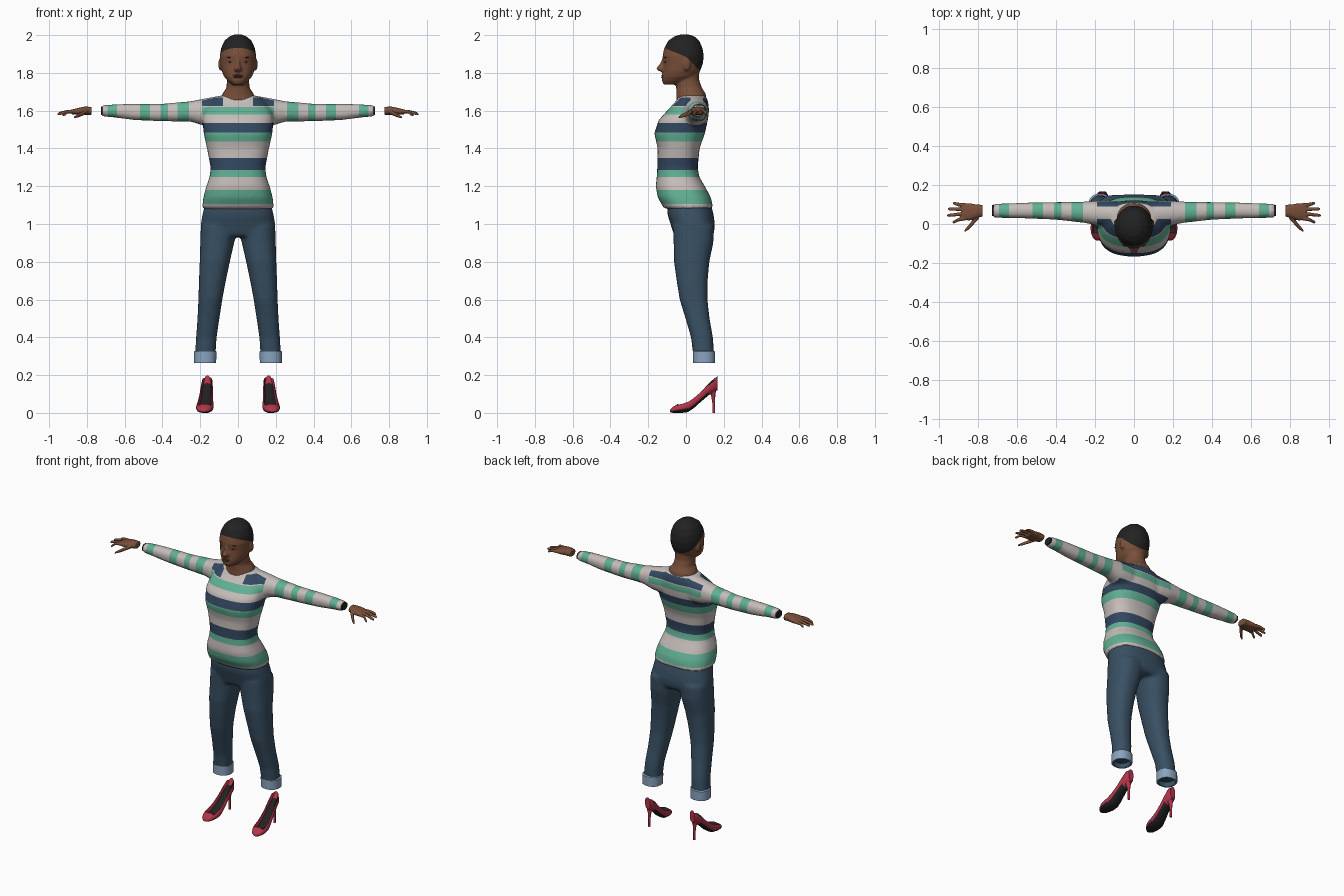
import bpy, bmesh, math
from mathutils import Vector, Matrix

if "Cube" in bpy.data.objects:
    bpy.data.objects.remove(bpy.data.objects["Cube"])


def material(name, r, g, b):
    m = bpy.data.materials.new(name)
    m.use_nodes = True
    m.diffuse_color = (r, g, b, 1)
    shader = next(n for n in m.node_tree.nodes if n.type == 'BSDF_PRINCIPLED')
    shader.inputs["Base Color"].default_value = (r, g, b, 1)
    shader.inputs["Roughness"].default_value = 0.8
    return m


WHITE = material("knit_white", .56, .51, .49)
GREEN = material("knit_green", .12, .44, .30)
NAVY = material("knit_navy", .033, .065, .12)
DENIM = material("denim", .04, .08, .125)
TURNUP = material("pale_denim", .25, .37, .52)
SKIN = material("skin", .19, .078, .042)
BLACK = material("black", .016, .016, .017)
RED = material("shoe_red", .45, .035, .065)
LIP = material("lip_brown", .13, .04, .03)


def loft(bm, rings, axis='z', power=2.0, s=1, n=24):
    """Rings are (position, a_min, a_max, b_min, b_max); s mirrors x."""
    loops = []
    for t, a0, a1, b0, b1 in rings:
        loop = []
        for i in range(n):
            w = 2 * math.pi * (i + .5) / n
            c, d = math.cos(w), math.sin(w)
            c = math.copysign(abs(c) ** (2 / power), c)
            d = math.copysign(abs(d) ** (2 / power), d)
            a = (a0 + a1) / 2 + c * (a1 - a0) / 2
            b = (b0 + b1) / 2 + d * (b1 - b0) / 2
            x, y, z = {'z': (a, b, t), 'x': (t, a, b), 'y': (a, t, b)}[axis]
            loop.append(bm.verts.new((x * s, y, z)))
        loops.append(loop)
    for p, q in zip(loops, loops[1:]):
        for i in range(n):
            j = (i + 1) % n
            bm.faces.new((p[i], p[j], q[j], q[i]))
    bm.faces.new(loops[0])
    bm.faces.new(loops[-1])


def body(bm, rings, power=2.5):
    """Symmetric loft up z from (z, half_width, y_front, y_back)."""
    loft(bm, [(z, -w, w, f, b) for z, w, f, b in rings], 'z', power, n=40)


def ball(bm, loc, scale):
    bmesh.ops.create_uvsphere(bm, u_segments=20, v_segments=12, radius=1,
                              matrix=Matrix.Translation(loc) @ Matrix.Diagonal((*scale, 1)))


def finish(bm, name, mats, voxel=0, smooth=0, cuts=(), rule=None):
    """Make the object, fuse it if asked, cut along planes and colour by rule."""
    bmesh.ops.recalc_face_normals(bm, faces=bm.faces[:])
    me = bpy.data.meshes.new(name)
    bm.to_mesh(me)
    bm.free()
    ob = bpy.data.objects.new(name, me)
    bpy.context.collection.objects.link(ob)
    if voxel:
        m = ob.modifiers.new("fuse", 'REMESH')
        m.mode, m.voxel_size = 'VOXEL', voxel
        m = ob.modifiers.new("soften", 'SMOOTH')
        m.factor, m.iterations = .5, smooth
        dg = bpy.context.evaluated_depsgraph_get()
        me = bpy.data.meshes.new_from_object(ob.evaluated_get(dg))
        ob.modifiers.clear()
        ob.data = me
        me.name = name
    me.materials.clear()
    for m in mats:
        me.materials.append(m)
    bm = bmesh.new()
    bm.from_mesh(me)
    for co, no in cuts:
        bmesh.ops.bisect_plane(bm, geom=bm.verts[:] + bm.edges[:] + bm.faces[:],
                               dist=1e-5, plane_co=co, plane_no=no)
    bm.normal_update()
    for f in bm.faces:
        f.material_index = rule(f.calc_center_median(), f.normal) if rule else 0
    bm.to_mesh(me)
    bm.free()
    bpy.ops.object.select_all(action='DESELECT')
    ob.select_set(True)
    bpy.context.view_layer.objects.active = ob
    bpy.ops.object.shade_smooth_by_angle(angle=math.radians(45))
    return ob


# Striped sweater: trunk and sleeves fused, then cut into bands
bm = bmesh.new()
body(bm, [(1.08, .19, -.115, .145), (1.14, .184, -.15, .132), (1.2, .168, -.16, .1),
          (1.25, .15, -.155, .07), (1.3, .145, -.152, .062), (1.4, .164, -.15, .072),
          (1.48, .182, -.168, .1), (1.55, .188, -.145, .116), (1.6, .18, -.1, .122),
          (1.645, .15, -.058, .118), (1.68, .1, -.035, .105)])
SLEEVE = [(.06, 0, .11, 1.53, 1.68), (.12, -.015, .118, 1.51, 1.675), (.18, -.01, .12, 1.52, 1.664),
          (.25, .005, .115, 1.542, 1.65), (.4, .022, .112, 1.543, 1.637), (.55, .028, .11, 1.55, 1.637),
          (.65, .03, .106, 1.563, 1.634), (.725, .033, .104, 1.57, 1.628)]
for s in (-1, 1):
    loft(bm, SLEEVE, 'x', 2.2, s)
BANDS = [(1.105, 1.18, 1), (1.25, 1.287, 1), (1.287, 1.35, 2), (1.437, 1.485, 1),
         (1.485, 1.535, 2), (1.58, 1.62, 1)]
SLEEVE_BANDS = [(.26, .32), (.37, .41), (.465, .52), (.64, .69)]
YOKE = (1.625, 1.67)


def knit(c, n):
    x = abs(c.x)
    if x > .19:
        return int(any(a < x < b for a, b in SLEEVE_BANDS))
    if YOKE[0] < c.z < YOKE[1]:
        return 2 if c.y > .09 or (c.y < .025 and x > .08) else 0
    return next((k for a, b, k in BANDS if a < c.z < b), 0)


levels = {z for band in BANDS for z in band[:2]} | set(YOKE)
cuts = [((0, 0, z), (0, 0, 1)) for z in sorted(levels)]
cuts += [((s * x, 0, 0), (1, 0, 0)) for s in (-1, 1)
         for x in (.08, .19, *[e for b in SLEEVE_BANDS for e in b])]
cuts += [((0, y, 0), (0, 1, 0)) for y in (.025, .09)]
finish(bm, "sweater", [WHITE, GREEN, NAVY], .011, 5, cuts, knit)

# Jeans: hips and legs fused
bm = bmesh.new()
body(bm, [(1.12, .172, -.1, .128), (1.05, .188, -.098, .146), (1, .197, -.082, .153),
          (.96, .198, -.07, .15), (.935, .185, -.06, .135)], 2.4)
for s in (-1, 1):
    loft(bm, [(.99, .0, .197, -.07, .15), (.9, .02, .2, -.066, .145), (.8, .043, .203, -.064, .124),
              (.7, .064, .207, -.05, .115), (.6, .083, .21, -.034, .114), (.5, .098, .215, -.003, .125),
              (.4, .113, .222, .026, .143), (.29, .12, .229, .04, .15)], 'z', 2.3, s)
finish(bm, "jeans", [DENIM], .011, 5)

# Turned-up hems, hollow underneath, and sleeve openings
for s, side in ((-1, "right"), (1, "left")):
    bm = bmesh.new()
    loft(bm, [(.33, .124, .224, .046, .146), (.325, .114, .234, .036, .155), (.265, .115, .234, .037, .155),
              (.264, .124, .225, .046, .146), (.3, .126, .223, .048, .144)], 'z', 2.3, s)
    finish(bm, side + "_turn_up", [TURNUP, DENIM],
           rule=lambda c, n: int(c.z < .3001 and (n.z < -.9 and c.z > .28 or abs(c.z - .282) < .002)))
    bm = bmesh.new()
    loft(bm, [(.715, .04, .098, 1.576, 1.622), (.7265, .04, .098, 1.576, 1.622)], 'x', 2.2, s)
    finish(bm, side + "_sleeve_opening", [BLACK])

    # Hand with four fingers and a thumb
    bm = bmesh.new()
    loft(bm, [(.775, .038, .098, 1.578, 1.62), (.81, .03, .1, 1.578, 1.622),
              (.84, .018, .106, 1.578, 1.616), (.88, .02, .104, 1.58, 1.606)], 'x', 2.4, s)
    fingers = [(.03, .93, .01, 1.574), (.053, .957, .044, 1.58),
               (.075, .953, .077, 1.584), (.096, .928, .106, 1.584)]
    for y0, x1, y1, z1 in fingers:
        path = [(.86, y0, 1.596, .011), (.9, .6 * y0 + .4 * y1, 1.595, .0095),
                (x1 - .008, y1, z1 + .003, .008), (x1, y1, z1, .004)]
        loft(bm, [(x, y - r, y + r, z - r, z + r) for x, y, z, r in path], 'x', 2, s, 12)
    thumb = [(.795, .04, 1.598, .015), (.825, .008, 1.584, .015), (.85, -.02, 1.572, .012), (.868, -.036, 1.564, .006)]
    loft(bm, [(x, y - r, y + r, z - r * .8, z + r * .8) for x, y, z, r in thumb], 'x', 2, s, 12)
    finish(bm, side + "_hand", [SKIN], .0035, 3)

    # High-heeled shoe with a sunken opening and a dark sole
    bm = bmesh.new()
    rows = [(-.085, .012, .004, .016), (-.07, .03, 0, .031), (-.045, .042, 0, .047), (-.02, .046, 0, .057),
            (.01, .045, .004, .068), (.04, .041, .024, .088), (.08, .036, .06, .122), (.12, .032, .093, .168),
            (.15, .029, .11, .197), (.166, .018, .12, .198)]
    mid = lambda y: .175 - .08 * y
    loft(bm, [(y, mid(y) - w, mid(y) + w, a, b) for y, w, a, b in rows], 'y', 2.3, s, 32)
    half = {y: (w, a, b) for y, w, a, b in rows}
    for v in bm.verts:
        y = min(half, key=lambda k: abs(k - v.co.y))
        w, a, b = half[y]
        if -.03 < y < .155 and abs(abs(v.co.x) - mid(y)) < .7 * w and v.co.z > (a + b) / 2:
            v.co.z -= (b - a) * .45
    finish(bm, side + "_shoe", [RED, BLACK],
           rule=lambda c, n: int((n.z > .25 and -.04 < c.y < .15 and abs(abs(c.x) - mid(c.y)) < .029)
                                 or (n.z < -.45 and c.y < .13)))
    bm = bmesh.new()
    loft(bm, [(z, mid(y) - r, mid(y) + r, y - r, y + r) for z, y, r in
              ((.0, .147, .007), (.05, .147, .007), (.09, .144, .011), (.125, .138, .022))], 'z', 2, s, 14)
    finish(bm, side + "_heel", [RED])

# Head and neck fused with nose and ears; the cropped hair is cut along its hairline
bm = bmesh.new()
body(bm, [(2.003, .02, -.03, .015), (1.993, .045, -.062, .045), (1.97, .072, -.094, .07),
          (1.93, .09, -.116, .088), (1.89, .096, -.124, .094), (1.85, .093, -.119, .09),
          (1.81, .086, -.123, .075), (1.78, .074, -.127, .055), (1.757, .054, -.127, .02),
          (1.738, .03, -.118, -.03)], 2.1)
body(bm, [(1.84, .057, -.04, .07), (1.76, .058, -.056, .07), (1.72, .062, -.052, .085),
          (1.69, .082, -.05, .104), (1.65, .1, -.052, .11)], 2.1)
body(bm, [(1.885, .008, -.122, -.09), (1.845, .011, -.141, -.09), (1.825, .02, -.158, -.09),
          (1.814, .021, -.152, -.09), (1.804, .012, -.13, -.09)], 2)
for s in (-1, 1):
    ball(bm, (s * .093, .004, 1.845), (.011, .02, .034))
SIDE = 1.885


def hair(c, n):
    return int(c.z > SIDE - c.y * (.41 if c.y < 0 else 1))


finish(bm, "head", [SKIN, BLACK], .006, 4,
       [((0, 0, SIDE), (0, .41, 1)), ((0, 0, SIDE), (0, 1, 1)), ((0, 0, 0), (0, 1, 0))], hair)

# Lips, eyes and brows
bm = bmesh.new()
ball(bm, (0, -.122, 1.786), (.027, .009, .005))
ball(bm, (0, -.122, 1.777), (.023, .01, .006))
finish(bm, "lips", [LIP])
for s, side in ((-1, "right"), (1, "left")):
    bm = bmesh.new()
    ball(bm, (s * .037, -.107, 1.858), (.015, .007, .005))
    finish(bm, side + "_eye", [LIP])
    bm = bmesh.new()
    ball(bm, (s * .04, -.108, 1.882), (.02, .007, .003))
    finish(bm, side + "_brow", [BLACK])
